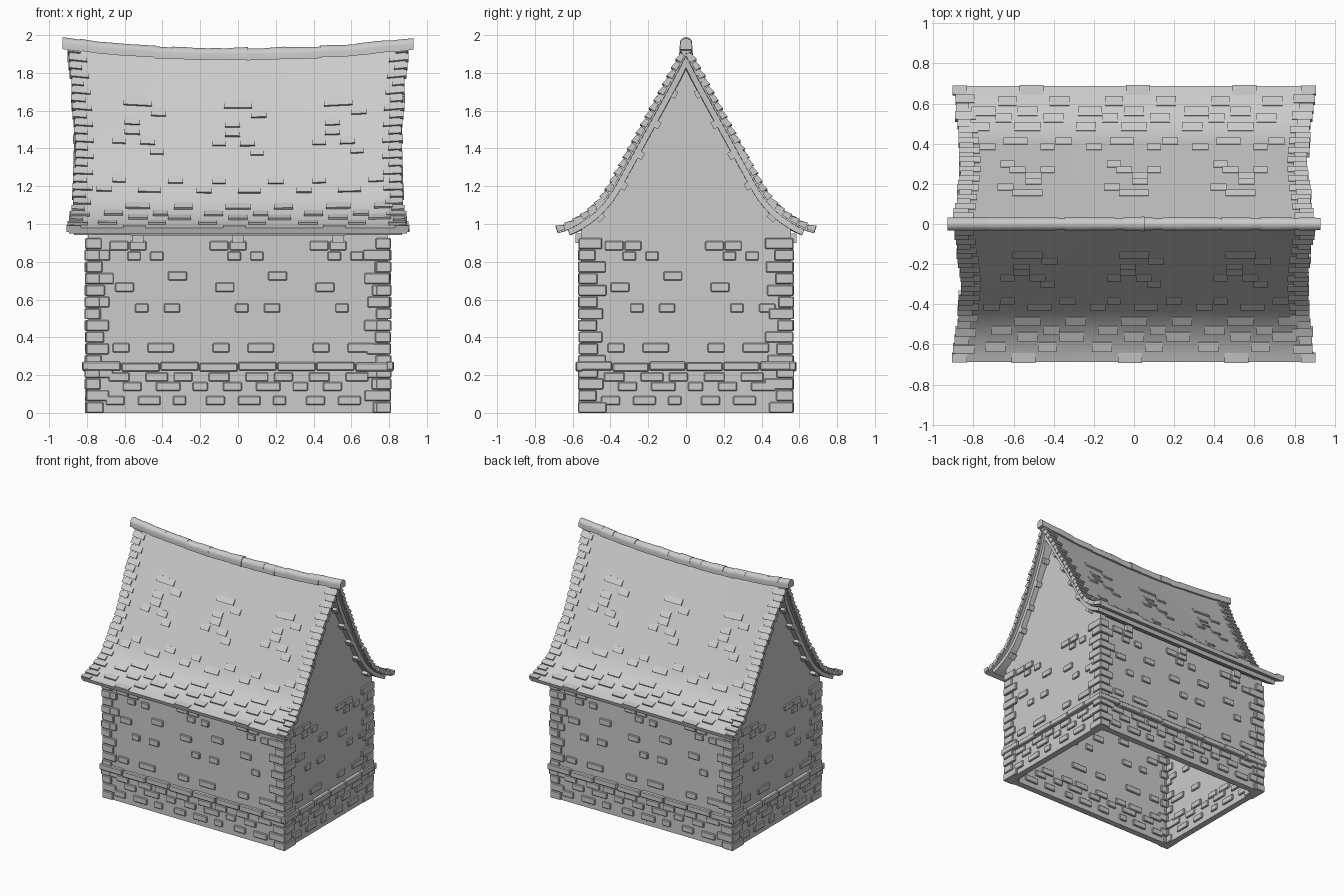
import bpy, bmesh, math, random
from mathutils import Vector

random.seed(4)
if "Cube" in bpy.data.objects:
    bpy.data.objects.remove(bpy.data.objects["Cube"])

stone = bpy.data.materials.new("grey stone")
stone.use_nodes = True
GREY = (0.6, 0.6, 0.6, 1)
stone.diffuse_color = GREY
stone.node_tree.nodes["Principled BSDF"].inputs["Base Color"].default_value = GREY

X, Y, T = 0.795, 0.555, 0.05        # wall half sizes and thickness
PROUD = 0.013                       # how far bricks stand out
LENGTH, STRAIGHT = 1.22, 0.84       # roof slope length, straight part


def finish(name, bm, smooth=False, bevel=0):
    bmesh.ops.recalc_face_normals(bm, faces=bm.faces)
    me = bpy.data.meshes.new(name)
    bm.to_mesh(me)
    bm.free()
    ob = bpy.data.objects.new(name, me)
    bpy.context.collection.objects.link(ob)
    me.materials.append(stone)
    if bevel:
        mod = ob.modifiers.new("worn edges", "BEVEL")
        mod.width, mod.segments = bevel, 1
    if smooth:
        bpy.ops.object.select_all(action="DESELECT")
        ob.select_set(True)
        bpy.context.view_layer.objects.active = ob
        bpy.ops.object.shade_smooth_by_angle(angle=math.radians(35))
    return ob


def hexa(bm, corners):
    v = [bm.verts.new(c) for c in corners]
    for f in ((0, 1, 3, 2), (4, 6, 7, 5), (0, 4, 5, 1), (2, 3, 7, 6), (0, 2, 6, 4), (1, 5, 7, 3)):
        bm.faces.new([v[i] for i in f])


def box(bm, x, y, z):
    hexa(bm, [(a, b, c) for a in x for b in y for c in z])


def turned(ob_bm):
    """Add a copy turned half way round the vertical axis."""
    new = bmesh.ops.duplicate(ob_bm, geom=ob_bm.verts[:] + ob_bm.edges[:] + ob_bm.faces[:])
    for v in new["geom"]:
        if isinstance(v, bmesh.types.BMVert):
            v.co.x, v.co.y = -v.co.x, -v.co.y


# Roof curve: straight slope that flares out at the eaves
curve, STEPS = [(0.0, 1.95)], 61
for i in range(STEPS):
    s = (i + 0.5) / STEPS * LENGTH
    a = math.radians(61.5 - 45 * max(0, (s - STRAIGHT) / (LENGTH - STRAIGHT)))
    d = LENGTH / STEPS
    curve.append((curve[-1][0] + d * math.cos(a), curve[-1][1] - d * math.sin(a)))


def slope(s, off=0.0):
    """Point (y, z) on the back slope, moved out along its normal."""
    t = min(max(s / LENGTH, 0), 0.9999) * STEPS
    i = int(t)
    p, q = Vector(curve[i]), Vector(curve[i + 1])
    n = Vector((p.y - q.y, q.x - p.x)).normalized()
    return p.lerp(q, t - i) + n * off


def sag(x, s):
    return -0.055 * (1 - (x / 0.9) ** 2) * max(0, 1 - s / LENGTH)


def half_width(s):
    return 0.895 - 0.04 * math.sin(math.pi * s / LENGTH)


def section(off, end):
    """Half roof section from the ridge down, mitred at the ridge."""
    pts = [(0.0, 0.0, 1.95 + off / math.cos(math.radians(61.5)) * 0.95)]
    for i in range(1, 33):
        s = 0.17 + (end - 0.17) * (i - 1) / 31
        p = slope(s, off)
        pts.append((s, p.x, p.y))
    return pts


def shell(name, top, bottom, end, inset):
    bm = bmesh.new()
    a, b = section(top, end), section(bottom, end)
    mirror = lambda pts: [(s, -y, z) for s, y, z in pts[:0:-1]]
    upper, lower = mirror(a) + a, mirror(b) + b
    n, rings = len(upper), []
    for k in range(25):
        t = k / 12 - 1
        rings.append([])
        for s, y, z in upper + lower[::-1]:
            x = t * (half_width(s) - inset)
            rings[-1].append(bm.verts.new((x, y, z + sag(x, s))))
    for r, q in zip(rings, rings[1:]):
        for i in range(2 * n):
            j = (i + 1) % (2 * n)
            bm.faces.new((r[i], r[j], q[j], q[i]))
    for r in (rings[0], rings[-1]):
        for i in range(n - 1):
            bm.faces.new((r[i], r[i + 1], r[-2 - i], r[-1 - i]))
    finish(name, bm, smooth=True)


shell("roof_covering", 0, -0.03, LENGTH, 0)
shell("roof_boards", -0.03, -0.06, LENGTH - 0.055, 0.02)


# Roof tiles: wedges lying on the front slope, copied to the back
def tile(bm, x0, x1, s0, s1, lift, base=-0.01):
    pts = []
    for x in (x0, x1):
        for s, top in ((s0, 0.003), (s1, lift)):
            for off in (base, top):
                p = slope(s, off)
                pts.append((x, -p.x, p.y + sag(x, s)))
    hexa(bm, pts)


def slope_at(z):
    return next(i for i, p in enumerate(curve) if p[1] < z) / STEPS * LENGTH


PERIOD = 0.53
tiles = [(0, 1.66, .15), (.11, 1.61, .08), (-.03, 1.55, .08), (-.03, 1.5, .08), (-.1, 1.45, .07),
         (.05, 1.45, .08), (.1, 1.4, .07), (-.1, 1.24, .07), (.2, 1.24, .08), (.06, 1.18, .12),
         (-.18, 1.18, .08), (0, 1.1, .13), (.24, 1.1, .1), (-.13, 1.06, .1), (.12, 1.06, .08),
         (0, 1.03, .1), (.22, 1.03, .12), (-.16, 1.0, .1), (.1, 1.0, .09), (-.02, .98, .12)]
bm = bmesh.new()
for k in (-1, 0, 1):
    for x, z, w in tiles:
        c, s = x + k * PERIOD, slope_at(z)
        if abs(c) < 0.78:
            tile(bm, c - w / 2, c + w / 2, s - 0.05, s, 0.012)
turned(bm)
finish("roof_tiles", bm)

# Tiles along the gable edges, long and short in turn
bm = bmesh.new()
ROWS = 25
for side in (-1, 1):
    for i in range(ROWS):
        s0, s1 = (i + 0.1) * LENGTH / ROWS, (i + 0.95) * LENGTH / ROWS
        w = half_width(s0)
        reach = 0.09 if i % 2 else 0.06
        out = w + random.uniform(0.004, 0.018)
        a, b = sorted((side * (w - reach), side * out))
        tile(bm, a, b, s0, s1, 0.013, -0.022)
turned(bm)
finish("gable_edge_tiles", bm)

# Purlin ends under the gable overhang, rafter ends under the eaves
bm = bmesh.new()
for i in range(5):
    p = slope(0.24 + i * 0.185, -0.062)
    q = slope(0.28 + i * 0.185, -0.062)
    for side in (-1, 1):
        for m in (-1, 1):
            n = Vector((q.y - p.y, p.x - q.x)).normalized() * 0.022
            hexa(bm, [(side * x, m * c.x, c.y) for x in (0.77, 0.84)
                      for c in (p - n * 0.3, p + n, q - n * 0.3, q + n)])
for k in (-1, 0, 1):
    for m in (-1, 1):
        x = k * PERIOD
        box(bm, (x - 0.03, x + 0.03), sorted((m * 0.53, m * 0.585)), (0.9, 0.95))
finish("beam_ends", bm)

# Ridge caps: overlapping tapered round tiles
bm = bmesh.new()
CAPS = 19
for i in range(CAPS):
    x0 = -0.93 + i * 1.85 / CAPS
    x1 = x0 + 1.85 / CAPS + 0.008
    rings = []
    for x, r in ((x0, 0.033), (x1, 0.029 + random.uniform(0, 0.008))):
        z = 1.952 + sag(x, 0) + random.uniform(-0.003, 0.003)
        ring = [(x, -r, z - 0.03)]
        ring += [(x, -r * math.cos(a), z + r * math.sin(a)) for a in [math.pi * k / 10 for k in range(11)]]
        ring += [(x, r, z - 0.03)]
        rings.append([bm.verts.new(c) for c in ring])
    n = len(rings[0])
    for k in range(n):
        j = (k + 1) % n
        bm.faces.new((rings[0][k], rings[0][j], rings[1][j], rings[1][k]))
    for r in rings:
        bm.faces.new(r)
finish("ridge_caps", bm, smooth=True)

# Walls: two long walls and two gables that follow the roof
bm = bmesh.new()
box(bm, (-X, X), (-Y, -Y + T), (0, 0.96))
turned(bm)
finish("long_walls", bm)
bm = bmesh.new()
half = [(y, z) for s, y, z in section(-0.05, LENGTH) if y < Y] + [(Y, 0.965), (Y, 0)]
outline = half + [(-y, z) for y, z in half[:0:-1]]
face = bm.faces.new([bm.verts.new((X - T, y, z)) for y, z in outline])
ext = bmesh.ops.extrude_face_region(bm, geom=[face])
bmesh.ops.translate(bm, vec=(T, 0, 0), verts=[g for g in ext["geom"] if isinstance(g, bmesh.types.BMVert)])
if not face.is_valid or len(bm.faces) < len(outline) + 2:
    bm.faces.new([v for v in bm.verts if v.co.x < X - T / 2][:len(outline)])
turned(bm)
finish("gable_walls", bm)

# Bricks: through the wall, in a pattern repeated along it (offset, height, width)
bricks = [(-.09, .345, .09), (.12, .345, .14), (.02, .555, .07), (.18, .555, .085), (-.07, .665, .1),
          (.21, .725, .1), (-.1, .885, .1), (0, .885, .09), (.1, .83, .07), (-.02, .83, .07),
          (-.1, .19, .11), (.1, .19, .12), (.24, .19, .1), (-.03, .14, .1), (.16, .14, .13),
          (-.2, .14, .08), (.06, .065, .12), (-.12, .065, .1), (.22, .065, .07)]


def through(half_size):
    return (-half_size - PROUD, -half_size + T + PROUD)


bm = bmesh.new()
for x, z, w in bricks:
    for k in (-1, 0, 1):
        c = x + k * PERIOD
        if abs(c) + w / 2 < X - 0.07:
            box(bm, (c - w / 2, c + w / 2), through(Y), (z - 0.024, z + 0.024))
    for k in (-1, 0, 1):
        c = x - 0.28 + k * PERIOD
        if abs(c) + w / 2 < Y - 0.07:
            box(bm, [-v for v in through(X)][::-1], (c - w / 2, c + w / 2), (z - 0.024, z + 0.024))
turned(bm)
finish("wall_bricks", bm, bevel=0.005)

# Corner stones, long and short in turn
bm = bmesh.new()
COURSES = 15
for sx in (-1, 1):
    for i in range(COURSES):
        z = (i * 0.93 / COURSES, (i + 0.93) * 0.93 / COURSES)
        long, short = random.uniform(0.11, 0.14), random.uniform(0.065, 0.09)
        a, b = (long, short) if i % 2 else (short, long)
        p = random.uniform(0.008, 0.018)
        box(bm, sorted((sx * (X + p), sx * (X - a))), through(Y), z)
        box(bm, sorted((sx * (X + p), sx * (X - T - PROUD))), (-Y - p, -Y + b), z)
turned(bm)
finish("corner_stones", bm, bevel=0.005)

# Stone ledge around the base, made of separate lengths
bm = bmesh.new()
for half_size, other, count, along_x in ((X, Y, 8, True), (Y, X, 6, False)):
    full = half_size + 0.03
    for i in range(count):
        a, b = [-full + 2 * full * k / count for k in (i + 0.01, i + 0.99)]
        out = other + random.uniform(0.024, 0.032)
        z = random.uniform(-0.004, 0.004)
        if along_x:
            box(bm, (a, b), (-out, -other + 0.01), (0.222 + z, 0.268 + z))
        else:
            box(bm, (other - 0.01, out), (a, b), (0.222 + z, 0.268 + z))
turned(bm)
finish("base_ledge", bm, bevel=0.006)
